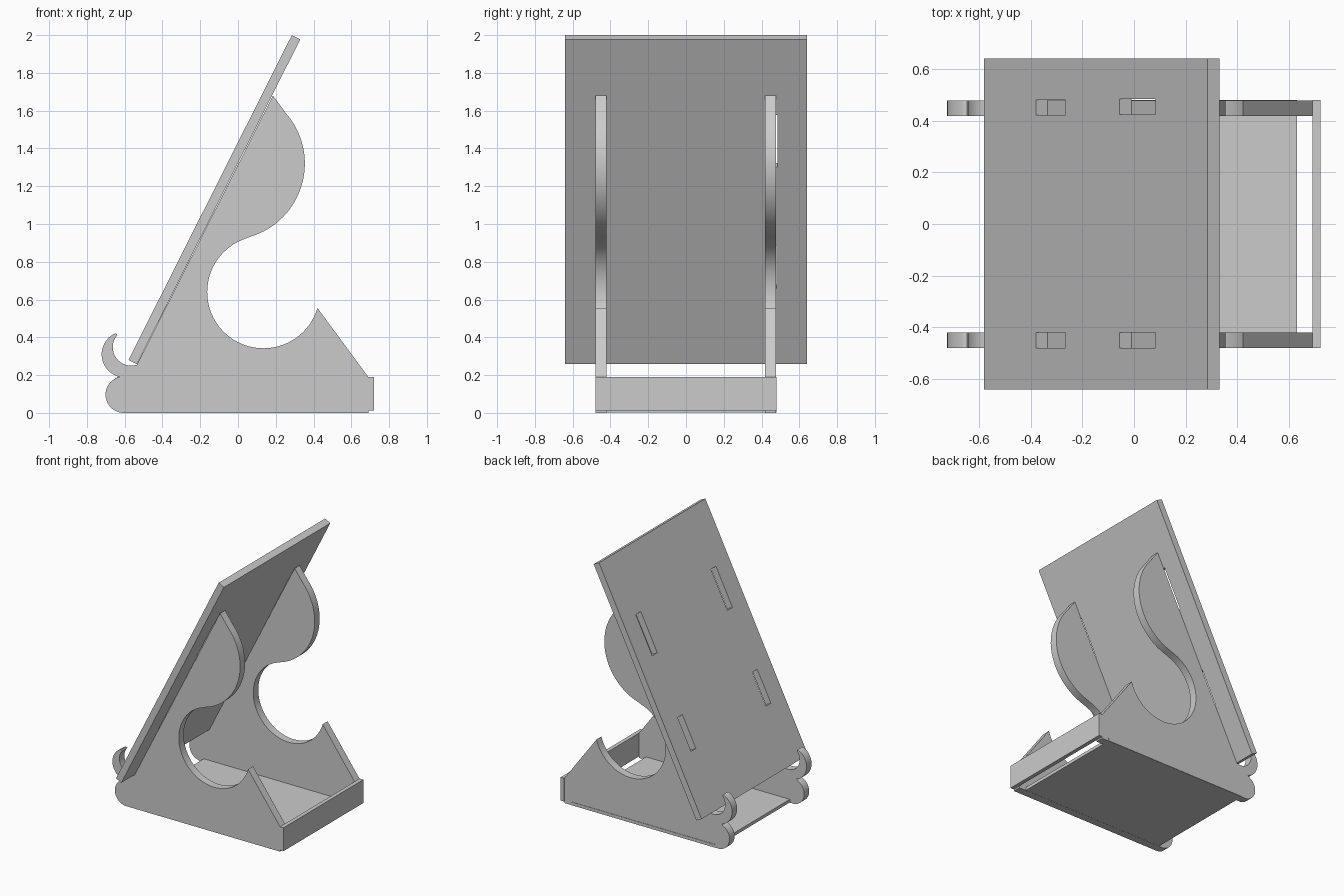
import bpy, bmesh
from math import radians, cos, sin, atan2, hypot
from mathutils import Matrix

if "Cube" in bpy.data.objects:
    bpy.data.objects.remove(bpy.data.objects["Cube"])

grey = bpy.data.materials.new("plain grey")
grey.use_nodes = True
grey.diffuse_color = (0.6, 0.6, 0.6, 1)
grey.node_tree.nodes["Principled BSDF"].inputs["Base Color"].default_value = (0.6, 0.6, 0.6, 1)


def finish(name, bm):
    bmesh.ops.recalc_face_normals(bm, faces=bm.faces)
    mesh = bpy.data.meshes.new(name)
    bm.to_mesh(mesh)
    bm.free()
    mesh.materials.append(grey)
    obj = bpy.data.objects.new(name, mesh)
    bpy.context.collection.objects.link(obj)
    return obj


def add_box(bm, lo, hi):
    size = [b - a for a, b in zip(lo, hi)]
    mid = [(a + b) / 2 for a, b in zip(lo, hi)]
    bmesh.ops.create_cube(bm, size=1, matrix=Matrix.Translation(mid) @ Matrix.Diagonal((*size, 1)))


def box(name, lo, hi):
    bm = bmesh.new()
    add_box(bm, lo, hi)
    return finish(name, bm)


def arc(cx, cz, r, start, end, steps):
    angles = [radians(start + (end - start) * i / steps) for i in range(steps + 1)]
    return [(cx + r * cos(a), cz + r * sin(a)) for a in angles]


# Side panel outline: foot, cut-out, upper bulge, board edge, hook, rounded toe
outline = [(-0.605, 0), (0.69, 0), (0.69, 0.19)]
outline += arc(0.135, 0.64, 0.298, -16.5, -248, 48)
outline += arc(-0.05, 1.32, 0.404, -73, 41, 32)
outline += [(0.185, 1.68), (-0.535, 0.255)]
outline += arc(-0.565, 0.348, 0.098, 275, 148, 16)
outline += [(-0.638, 0.412), (-0.645, 0.42)]
outline += arc(-0.6, 0.31, 0.122, 116, 260, 20)
outline += arc(-0.605, 0.0965, 0.0965, 100, 265, 20)


def side_panel(name, y0, y1):
    bm = bmesh.new()
    face = bm.faces.new([bm.verts.new((x, y0, z)) for x, z in outline])
    out = bmesh.ops.extrude_face_region(bm, geom=[face])
    verts = [v for v in out["geom"] if isinstance(v, bmesh.types.BMVert)]
    bmesh.ops.translate(bm, verts=verts, vec=(0, y1 - y0, 0))
    obj = finish(name, bm)
    obj.data.shade_smooth()
    obj.data.set_sharp_from_angle(angle=radians(30))


side_panel("right_side_panel", -0.48, -0.42)
side_panel("left_side_panel", 0.417, 0.477)

# Floor plate and rear cross bar
box("floor_plate", (-0.58, -0.42, 0.001), (0.63, 0.48, 0.025))
box("rear_bar", (0.69, -0.48, 0.012), (0.72, 0.48, 0.19))

# Sloping board with four open slots, made upright and then tilted
run, rise, thick = 0.865, 1.72, 0.05
board = box("sloping_board", (0, -0.64, 0), (thick, 0.64, hypot(run, rise)))
bm = bmesh.new()
for low, high in ((0.448, 0.703), (1.168, 1.477)):
    add_box(bm, (-0.1, -0.48, low), (0.15, -0.42, high))
add_box(bm, (-0.1, 0.422, 0.448), (0.15, 0.479, 0.703))
add_box(bm, (-0.1, 0.424, 1.168), (0.15, 0.484, 1.477))
cutter = finish("slot_cutter", bm)
cutter.hide_render = True
mod = board.modifiers.new("slots", "BOOLEAN")
mod.operation = "DIFFERENCE"
mod.solver = "EXACT"
mod.object = cutter
bpy.context.view_layer.objects.active = board
bpy.ops.object.modifier_apply(modifier=mod.name)
bpy.data.objects.remove(cutter)
board.rotation_euler = (0, atan2(run, rise), 0)
board.location = (-0.58, 0, 0.28)
